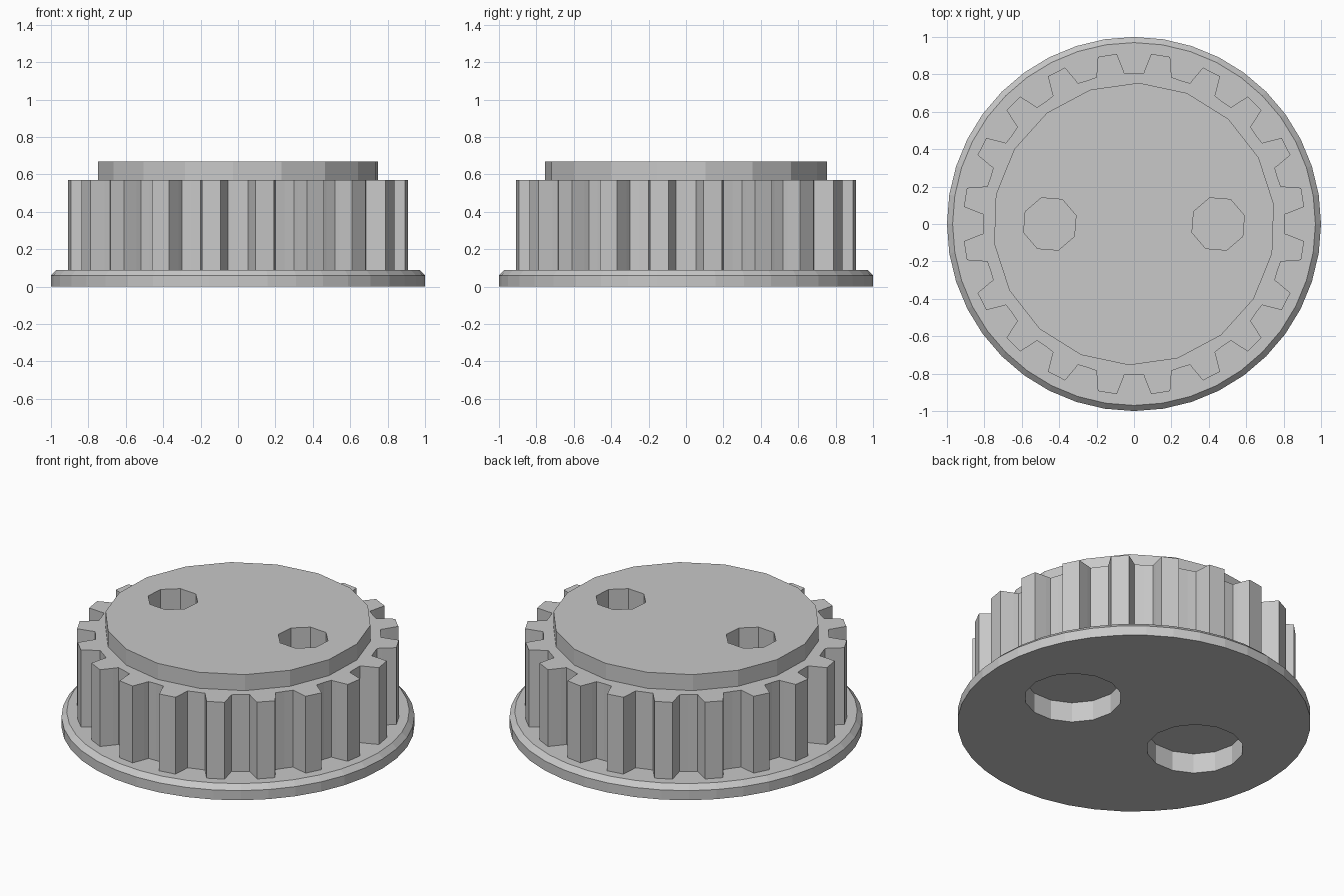
import bpy, bmesh
from math import pi, cos, sin, radians

cube = bpy.data.objects.get("Cube")
if cube:
    bpy.data.objects.remove(cube, do_unlink=True)

grey = bpy.data.materials.new("plain grey")
grey.use_nodes = True
colour = (0.58, 0.58, 0.58, 1)
grey.diffuse_color = colour
grey.node_tree.nodes["Principled BSDF"].inputs["Base Color"].default_value = colour


def ring(radius, sides, turn=0.0, x=0.0):
    """Points of a regular polygon."""
    angles = [2 * pi * i / sides + radians(turn) for i in range(sides)]
    return [(x + radius * cos(a), radius * sin(a)) for a in angles]


def loft(name, layers):
    """Closed solid through stacked outlines, given as (points, z)."""
    bm = bmesh.new()
    loops = [[bm.verts.new((x, y, z)) for x, y in pts] for pts, z in layers]
    bm.faces.new(loops[0][::-1])
    bm.faces.new(loops[-1])
    for low, high in zip(loops, loops[1:]):
        n = len(low)
        for i in range(n):
            j = (i + 1) % n
            bm.faces.new((low[i], low[j], high[j], high[i]))
    mesh = bpy.data.meshes.new(name)
    bm.to_mesh(mesh)
    bm.free()
    mesh.materials.append(grey)
    obj = bpy.data.objects.new(name, mesh)
    bpy.context.collection.objects.link(obj)
    return obj


def gear_outline(teeth, root, tip):
    """Teeth that widen towards the root, with shallow curved valleys."""
    profile = [(-4.7, root + 0.03), (-3.2, tip), (3.2, tip), (4.7, root + 0.03),
               (5.3, root), (9, root - 0.003), (12.7, root)]
    pts = []
    for k in range(teeth):
        for offset, r in profile:
            a = radians((k + 0.5) * 360 / teeth + offset)
            pts.append((r * cos(a), r * sin(a)))
    return pts


# Main stacked parts
flange = loft("base_flange", [(ring(1, 40), 0), (ring(1, 40), 0.06),
                              (ring(0.97, 40), 0.09)])
teeth = gear_outline(20, 0.81, 0.914)
gear = loft("toothed_ring", [(teeth, 0.09), (teeth, 0.57)])
rim = ring(0.755, 18, 8)
cap = loft("top_cap", [(rim, 0.57), (rim, 0.67)])

# Paired blind holes: narrow ones from above, wide recesses from below
for side, x in (("left", 0.45), ("right", -0.45)):
    hole = ring(0.147, 8, 18, x)
    recess = ring(0.275, 14, 0, x)
    cutters = [(loft(side + "_top_hole_cutter", [(hole, 0.3), (hole, 0.8)]), (gear, cap)),
               (loft(side + "_recess_cutter", [(recess, -0.1), (recess, 0.125)]), (flange, gear))]
    for cutter, targets in cutters:
        for target in targets:
            mod = target.modifiers.new("hole", 'BOOLEAN')
            mod.operation = 'DIFFERENCE'
            mod.solver = 'EXACT'
            mod.object = cutter
            bpy.context.view_layer.objects.active = target
            bpy.ops.object.modifier_apply(modifier=mod.name)
        bpy.data.objects.remove(cutter, do_unlink=True)
